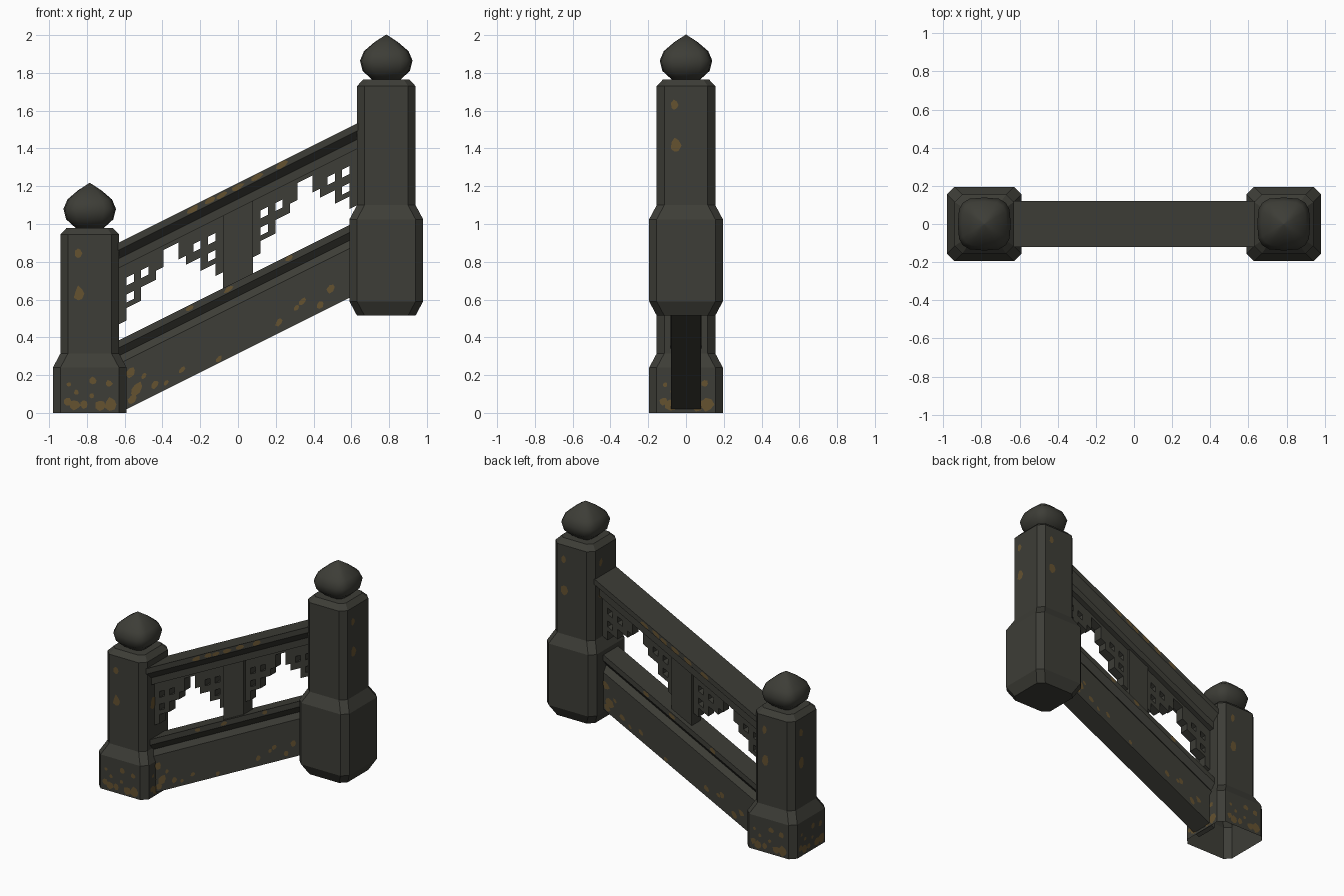
import bpy, bmesh, math, random
from mathutils import Vector

if "Cube" in bpy.data.objects:
    bpy.data.objects.remove(bpy.data.objects["Cube"])

random.seed(4)
SLOPE = 0.5          # the railing climbs half a unit per unit of x
PX = 0.785           # post distance from the centre
RISE = PX * 2 * SLOPE


def material(name, rgb):
    m = bpy.data.materials.new(name)
    m.diffuse_color = (*rgb, 1)
    m.use_nodes = True
    m.node_tree.nodes["Principled BSDF"].inputs["Base Color"].default_value = m.diffuse_color
    return m


STONE = material("dark_stone", (0.047, 0.047, 0.038))
RUST = material("ochre_stain", (0.13, 0.085, 0.03))


def finish(name, bm, mat=STONE, fix_normals=True):
    if fix_normals:
        bmesh.ops.recalc_face_normals(bm, faces=bm.faces)
    me = bpy.data.meshes.new(name)
    bm.to_mesh(me)
    bm.free()
    me.materials.append(mat)
    ob = bpy.data.objects.new(name, me)
    bpy.context.collection.objects.link(ob)
    return ob


def loft(name, rings, bottom=True):
    """Skin a stack of rings with equal point counts."""
    bm = bmesh.new()
    vs = [[bm.verts.new(p) for p in r] for r in rings]
    n = len(vs[0])
    for a, b in zip(vs, vs[1:]):
        for i in range(n):
            j = (i + 1) % n
            bm.faces.new((a[i], a[j], b[j], b[i]))
    if bottom:
        bm.faces.new(vs[0][::-1])
    bm.faces.new(vs[-1])
    return finish(name, bm)


def octagon(x, h, c, z):
    k = h - c
    return [(x + a, b, z) for a, b in ((k, -h), (h, -k), (h, k), (k, h),
                                       (-k, h), (-h, k), (-h, -k), (-k, -h))]


def rounded(x, r, z, n=16):
    def f(t):
        return math.copysign(abs(t) ** 0.62, t)
    return [(x + r * f(math.cos(i * math.tau / n)), r * f(math.sin(i * math.tau / n)), z)
            for i in range(n)]


def post(side, x, dz, foot, bottom):
    shape = foot + [(.195, .04, .24), (.155, .04, .315), (.155, .04, .945), (.122, .03, .98)]
    loft(side + "_post", [octagon(x, h, c, z + dz) for h, c, z in shape], bottom)
    bulb = [(.07, .975), (.125, 1.025), (.139, 1.08), (.118, 1.13), (.062, 1.178), (.002, 1.217)]
    ob = loft(side + "_finial", [rounded(x, r, z + dz) for r, z in bulb])
    for p in ob.data.polygons:
        p.use_smooth = True


# posts with chamfered corners and bulb finials
post("lower", -PX, 0, [(.195, .04, 0)], False)
post("upper", PX, RISE, [(.155, .04, -.27), (.195, .04, -.195)], True)


def rail(name, half, x0, x1):
    """Mirror a (y, height) half profile and sweep it up the slope."""
    prof = half + [(-y, c) for y, c in reversed(half)]
    return loft(name, [[(x, y, c + SLOPE * x) for y, c in prof] for x in (x0, x1)])


# rails and centre upright
rail("handrail", [(.12, 1.217), (.12, 1.178), (.07, 1.132), (.07, 1.082)], -.66, .66)
rail("lower_rail", [(.083, .70), (.083, .66), (.05, .617), (.08, .575), (.08, .315)], -.63, .63)
rail("centre_upright", [(.05, 1.10), (.05, .68)], -.08, .08)


def lattice(name, x0, width=.55):
    """Stepped fretwork: solid cells of a sheared grid, skinned on open edges."""
    left = ["1111111", "1101010", "1111110", "1101000", "1111000", "1110000"]
    cols = left + ["1000000"] + left[::-1]
    u = [i * .0392 for i in range(7)]
    xs = [x0 + a for a in u] + [x0 + width - a for a in reversed(u)]
    cs = [1.095, 1.06, 1.012, .97, .922, .88, .85, .784]
    bm = bmesh.new()

    def solid(i, j):
        return 0 <= i < len(cols) and 0 <= j < 7 and cols[i][j] == "1"

    def quad(*pts):
        bm.faces.new([bm.verts.new((xs[i], y, cs[j] + SLOPE * xs[i])) for i, j, y in pts])

    t = .033
    for i in range(len(cols)):
        for j in range(7):
            if not solid(i, j):
                continue
            edge = [(i, j), (i + 1, j), (i + 1, j + 1), (i, j + 1)]
            quad(*[(a, b, -t) for a, b in edge[::-1]])
            quad(*[(a, b, t) for a, b in edge])
            for k, (di, dj) in enumerate(((0, -1), (1, 0), (0, 1), (-1, 0))):
                if not solid(i + di, j + dj):
                    p, q = edge[k], edge[(k + 1) % 4]
                    quad((*p, -t), (*q, -t), (*q, t), (*p, t))
    bmesh.ops.remove_doubles(bm, verts=bm.verts, dist=1e-5)
    finish(name, bm)


lattice("lower_fretwork", -.63)
lattice("upper_fretwork", .08)


# ochre stains: thin irregular plates lying just over the stone
def stain(bm, origin, u, v, ru, rv):
    pts = []
    for k in range(7):
        a = k * math.tau / 7
        s = random.uniform(.75, 1.15)
        pts.append(bm.verts.new(Vector(origin) + Vector(u) * ru * s * math.cos(a)
                                + Vector(v) * rv * s * math.sin(a)))
    bm.faces.new(pts)


UP = (0, 0, 1)
bm = bmesh.new()
panel = [(.434, .355, .022), (.34, .418, .02), (.31, .40, .015), (.49, .41, .022), (.217, .373, .02),
         (-.1, .335, .016), (-.296, .376, .018), (-.38, .35, .014), (-.44, .37, .022),
         (-.54, .395, .034), (-.57, .50, .028), (-.50, .445, .014), (-.56, .35, .025)]
lip = [(.27, .682), (-.05, .68), (-.255, .682)]
top = [(-.24, 1.197), (-.15, 1.2), (-.09, 1.195), (0, 1.197), (.1, 1.197), (.23, 1.197)]
for s in (1, -1):      # front, then back turned half round
    u = (s, 0, s * SLOPE)
    for x, c, r in panel:
        stain(bm, (s * x, -s * .083, c + SLOPE * s * x), u, UP, r, r)
    for x, c in lip:
        stain(bm, (s * x, -s * .086, c + SLOPE * s * x), u, UP, .025, .016)
    for x, c in top:
        stain(bm, (s * x, -s * .123, c + SLOPE * s * x), u, UP, .032, .017)
finish("rail_stains", bm, RUST, False)

base = [(-.12, .06, .022), (-.08, .04, .03), (-.03, .045, .022), (.02, .17, .02), (.06, .04, .03),
        (.112, .045, .035), (.10, .155, .02), (-.07, .11, .014), (.01, .09, .013), (-.11, .15, .013)]
shaft = [(-.06, .845, .024), (-.055, .63, .036)]
bm = bmesh.new()
for k in range(4):
    a = k * math.pi / 2
    u, n = Vector((math.cos(a), math.sin(a), 0)), Vector((math.sin(a), -math.cos(a), 0))
    for d, z, r in base:
        stain(bm, Vector((-PX, 0, z)) + n * .198 + u * d, u, UP, r, r)
    for d, z, r in shaft:
        stain(bm, Vector((-PX, 0, z)) + n * .158 + u * d, u, UP, r * .8, r * 1.2)
        if k:
            stain(bm, Vector((PX, 0, z + RISE)) + n * .158 + u * d, u, UP, r * .8, r * 1.2)
finish("post_stains", bm, RUST, False)
